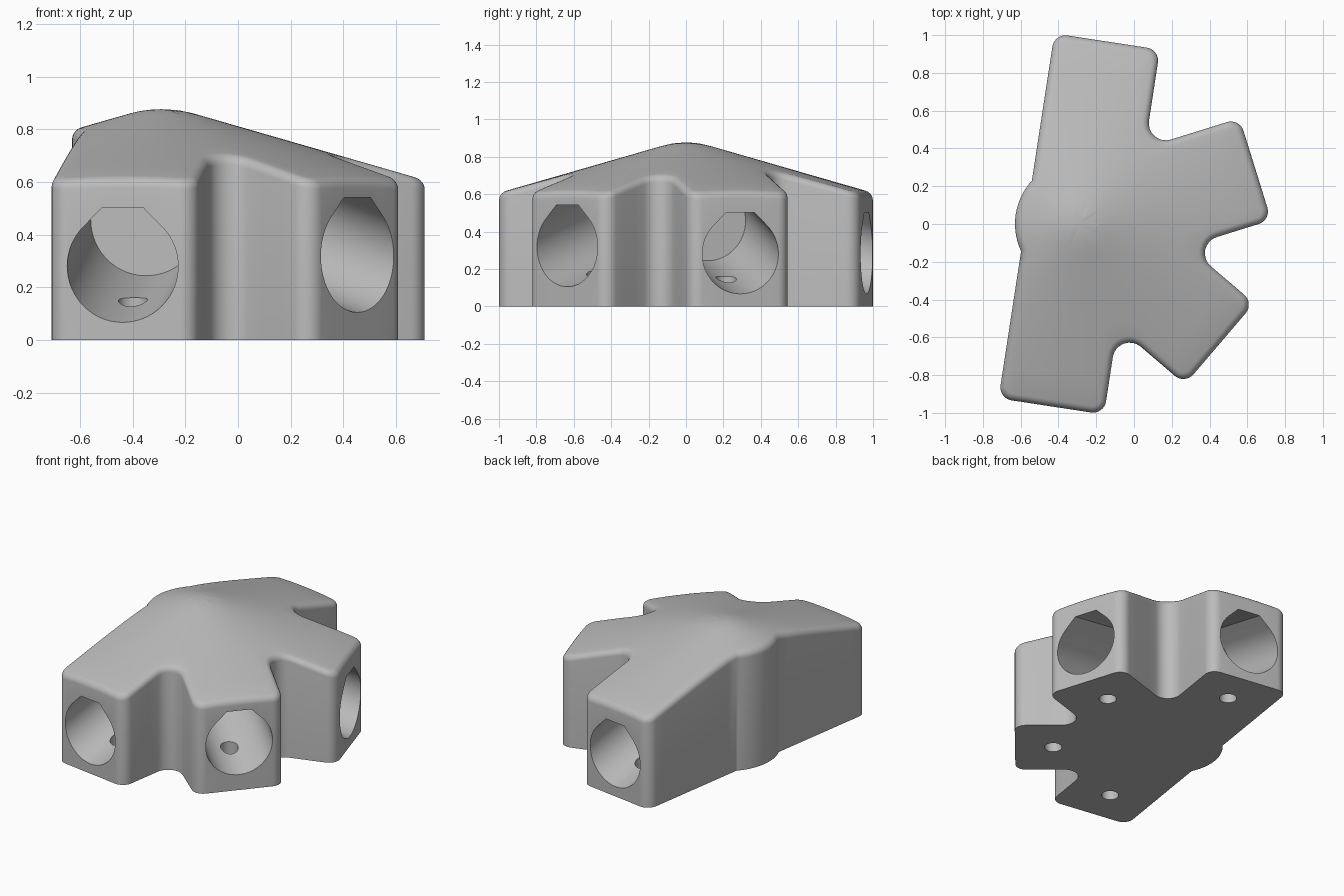
import bpy, bmesh, math
from mathutils import Vector

if "Cube" in bpy.data.objects:
    bpy.data.objects.remove(bpy.data.objects["Cube"])

APEX = Vector((-0.29, 0.0))
HALF_W, LENGTH, HUB_R = 0.2825, 0.977, 0.34
CORNER_R, INNER_R, RIM_R = 0.07, 0.09, 0.035
SLOPE, BORE_R, DEPTH = 0.288, 0.213, 0.59
# direction in degrees, bore centre height at the arm end, drain distance
ARMS = [(-98.7, 0.28, 0.72), (-40.5, 0.318, 0.735), (17.3, 0.28, 0.72), (81.3, 0.28, 0.72)]


def axes(deg):
    a = math.radians(deg)
    d = Vector((math.cos(a), math.sin(a)))
    return d, Vector((-d.y, d.x))


def roof(p):
    # shallow cone with a rounded tip
    r, a = (p - APEX).length, 0.13
    return 0.895 - SLOPE * (r if r > a else (r * r + a * a) / (2 * a))


def fillet(prev, p, nxt, radius, n=8):
    u, v = (prev - p).normalized(), (nxt - p).normalized()
    half = u.angle(v) / 2
    centre = p + (u + v).normalized() * radius / math.sin(half)
    t = radius / math.tan(half)
    a, b = p + u * t - centre, p + v * t - centre
    ang = a.angle_signed(b)
    out = []
    for i in range(n + 1):
        k = -ang * i / n
        c, s = math.cos(k), math.sin(k)
        out.append(centre + Vector((a.x * c - a.y * s, a.x * s + a.y * c)))
    return out


def meet(p, d, q, e):
    t = ((q - p).x * e.y - (q - p).y * e.x) / (d.x * e.y - d.y * e.x)
    return p + d * t


# plan outline: four arms, filleted notches and the round back of the hub
def make_outline():
    corners = []
    for i, (deg, _, _) in enumerate(ARMS):
        d, s = axes(deg)
        corners.append((APEX + d * LENGTH - s * HALF_W, CORNER_R))
        corners.append((APEX + d * LENGTH + s * HALF_W, CORNER_R))
        if i < 3:
            e, f = axes(ARMS[i + 1][0])
            corners.append((meet(APEX + s * HALF_W, d, APEX - f * HALF_W, e), INNER_R))
    turn = math.degrees(math.acos(math.sqrt(HUB_R ** 2 - HALF_W ** 2) / HUB_R))
    a0, a1 = 81.3 + turn, 261.3 - turn
    arc = [APEX + axes(a0 + (a1 - a0) * i / 14)[0] * HUB_R for i in range(15)]
    pts = []
    for i, (p, r) in enumerate(corners):
        prev = corners[i - 1][0] if i else arc[-1]
        nxt = corners[i + 1][0] if i < len(corners) - 1 else arc[0]
        pts += fillet(prev, p, nxt, r)
    pts += arc
    dense = []
    for i, p in enumerate(pts):
        q = pts[(i + 1) % len(pts)]
        n = max(1, round((q - p).length / 0.07))
        dense += [p.lerp(q, k / n) for k in range(n)]
    return dense


def inset(pts, dist):
    out = []
    for i, p in enumerate(pts):
        a = (p - pts[i - 1]).normalized()
        b = (pts[(i + 1) % len(pts)] - p).normalized()
        na, nb = Vector((-a.y, a.x)), Vector((-b.y, b.x))
        m = (na + nb).normalized()
        out.append(p + m * dist / max(0.5, m.dot(na)))
    return out


def finish(name, bm):
    bmesh.ops.recalc_face_normals(bm, faces=bm.faces[:])
    me = bpy.data.meshes.new(name)
    bm.to_mesh(me)
    bm.free()
    ob = bpy.data.objects.new(name, me)
    bpy.context.collection.objects.link(ob)
    return ob


def loft(name, rings, tip=None):
    bm = bmesh.new()
    loops = [[bm.verts.new(v) for v in ring] for ring in rings]
    n = len(loops[0])
    for lo, hi in zip(loops, loops[1:]):
        for i in range(n):
            j = (i + 1) % n
            bm.faces.new((lo[i], lo[j], hi[j], hi[i]))
    bm.faces.new(loops[0][::-1])
    if tip is None:
        bm.faces.new(loops[-1])
    else:
        t = bm.verts.new(tip)
        for i in range(n):
            bm.faces.new((loops[-1][i], loops[-1][(i + 1) % n], t))
    return finish(name, bm)


# body: walls, rounded rim, conical roof
outline = make_outline()
rings = [[(p.x, p.y, 0.0) for p in outline]]
for k in range(6):
    a = math.pi / 2 * k / 5
    edge = inset(outline, RIM_R * (1 - math.cos(a)))
    rings.append([(p.x, p.y, roof(p) - RIM_R * (1 - math.sin(a))) for p in edge])
for f in (0.85, 0.7, 0.55, 0.4, 0.3, 0.22, 0.15, 0.08):
    ring = [APEX.lerp(p, f) for p in edge]
    rings.append([(p.x, p.y, roof(p)) for p in ring])
body = loft("connector_body", rings, (APEX.x, APEX.y, roof(APEX)))


# tube socket: flat-topped teardrop section rising towards the hub
def socket_cutter(deg, height):
    d, s = axes(deg)
    section = [(BORE_R * math.cos(math.radians(a)), BORE_R * math.sin(math.radians(a)))
               for a in [135 + 270 * i / 48 for i in range(49)]]
    top = 0.223
    hw = BORE_R * math.sqrt(2) - top
    section += [(hw, top), (-hw, top)]
    rings = []
    for depth in (-0.1, DEPTH):
        c = APEX + d * (LENGTH - depth)
        rings.append([(c.x + s.x * u, c.y + s.y * u, height + 0.3 * depth + v)
                      for u, v in section])
    return loft("socket_cutter", rings)


# screw hole through the floor of the socket
def screw_cutter(deg, dist):
    c = APEX + axes(deg)[0] * dist
    ring = [(c.x + 0.055 * math.cos(math.tau * i / 32),
             c.y + 0.055 * math.sin(math.tau * i / 32)) for i in range(32)]
    return loft("screw_cutter", [[(x, y, z) for x, y in ring] for z in (-0.1, 0.32)])


bpy.context.view_layer.objects.active = body
body.select_set(True)
for deg, height, dist in ARMS:
    for cutter in (socket_cutter(deg, height), screw_cutter(deg, dist)):
        cutter.hide_render = True
        mod = body.modifiers.new("cut", "BOOLEAN")
        mod.operation, mod.solver, mod.object = "DIFFERENCE", "EXACT", cutter
        bpy.ops.object.modifier_apply(modifier=mod.name)
        bpy.data.objects.remove(cutter, do_unlink=True)

grey = bpy.data.materials.new("grey")
grey.diffuse_color = (0.5, 0.5, 0.5, 1)
grey.use_nodes = True
grey.node_tree.nodes["Principled BSDF"].inputs["Base Color"].default_value = grey.diffuse_color
body.data.materials.clear()
body.data.materials.append(grey)
bpy.ops.object.shade_smooth_by_angle(angle=math.radians(30))
